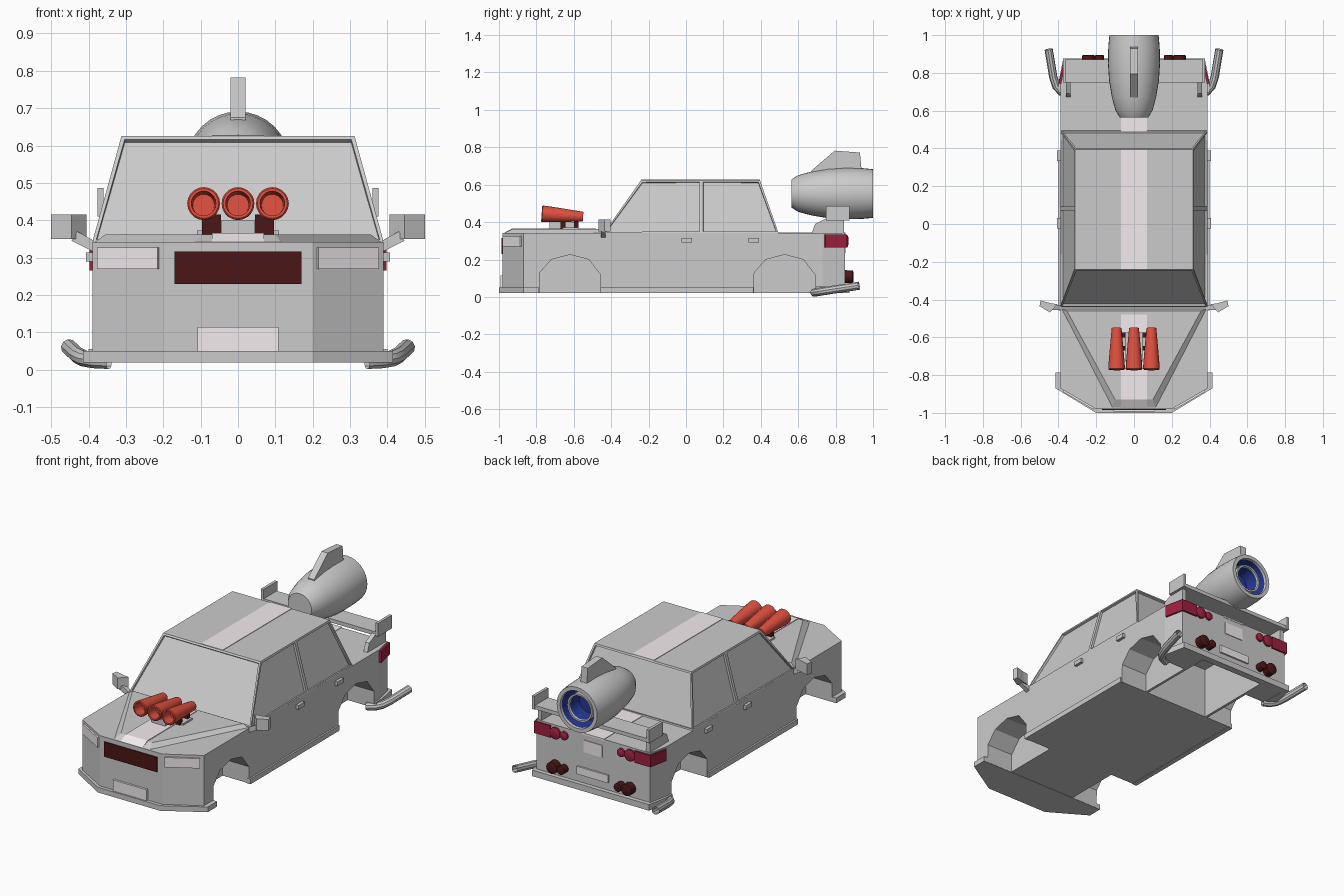
import bpy, bmesh, math

if "Cube" in bpy.data.objects:
    bpy.data.objects.remove(bpy.data.objects["Cube"])


def material(name, *rgb):
    m = bpy.data.materials.new(name)
    m.diffuse_color = (*rgb, 1)
    m.use_nodes = True
    m.node_tree.nodes["Principled BSDF"].inputs["Base Color"].default_value = m.diffuse_color
    return m


RED = material("red", 0.75, 0.08, 0.05)
DARK = material("dark_red", 0.07, 0.008, 0.008)
CRIMSON = material("crimson", 0.35, 0.015, 0.05)
BLUE = material("deep_blue", 0.02, 0.04, 0.3)
PALE = material("pale", 0.9, 0.84, 0.86)
GLASS = material("glass", 0.3, 0.32, 0.39)
GREY = material("grey", 0.55, 0.6, 0.69)


def finish(name, bm, mat=None):
    bmesh.ops.recalc_face_normals(bm, faces=bm.faces)
    me = bpy.data.meshes.new(name)
    bm.to_mesh(me)
    bm.free()
    ob = bpy.data.objects.new(name, me)
    bpy.context.collection.objects.link(ob)
    if mat:
        me.materials.append(mat)
    return ob


def solid(name, low, high, mat=None, both=False):
    """Join two matching 3D outlines; optionally mirror across x."""
    bm = bmesh.new()
    for s in ((1, -1) if both else (1,)):
        a, b = ([bm.verts.new((s * x, y, z)) for x, y, z in p] for p in (low, high))
        bm.faces.new(a)
        bm.faces.new(b)
        for i in range(len(a)):
            j = (i + 1) % len(a)
            bm.faces.new((a[i], a[j], b[j], b[i]))
    return finish(name, bm, mat)


def plan(name, pts, z0, z1, mat=None, both=False):
    return solid(name, [(x, y, z0) for x, y in pts], [(x, y, z1) for x, y in pts], mat, both)


def side(name, pts, x0, x1, mat=None, both=False):
    return solid(name, [(x0, y, z) for y, z in pts], [(x1, y, z) for y, z in pts], mat, both)


def box(name, x0, x1, y0, y1, z0, z1, mat=None, both=False):
    return plan(name, [(x0, y0), (x1, y0), (x1, y1), (x0, y1)], z0, z1, mat, both)


def sym(pts):
    return pts + [(-x, y) for x, y in reversed(pts)]


def smooth(ob):
    bpy.ops.object.select_all(action='DESELECT')
    ob.select_set(True)
    bpy.context.view_layer.objects.active = ob
    bpy.ops.object.shade_smooth_by_angle(angle=math.radians(35))


def lathe(name, prof, loc, mat=None, n=24, tilt=0):
    """Turn an (r, y) profile about the y axis."""
    bm = bmesh.new()
    vs = [bm.verts.new((r, y, 0)) for r, y in prof]
    es = [bm.edges.new(p) for p in zip(vs, vs[1:])]
    bmesh.ops.spin(bm, geom=vs + es, axis=(0, 1, 0), cent=(0, 0, 0),
                   angle=2 * math.pi, steps=n, use_duplicate=False)
    bmesh.ops.remove_doubles(bm, verts=bm.verts, dist=1e-5)
    ob = finish(name, bm, mat)
    ob.location = loc
    ob.rotation_euler.x = tilt
    smooth(ob)
    return ob


# Lower body with wheel wells and open rear underside
body = plan("body", sym([(0.2, -0.98), (0.39, -0.87), (0.39, 0.73), (0.365, 0.85)]), 0.022, 0.342)
arch = [(-0.165, 0), (-0.162, 0.13), (-0.1, 0.2), (0, 0.226), (0.1, 0.2), (0.162, 0.12), (0.165, 0)]
cutters = [side("arch_cutter", [(y + c, z) for y, z in arch], 0.22, 0.5, None, True)
           for c in (-0.62, 0.527)]
cutters.append(box("underside_cutter", -0.205, 0.205, 0.362, 0.835, -0.1, 0.32))
for c in cutters:
    c.hide_render = True
    m = body.modifiers.new("cut", 'BOOLEAN')
    m.operation, m.object, m.solver = 'DIFFERENCE', c, 'EXACT'
    bpy.context.view_layer.objects.active = body
    bpy.ops.object.modifier_apply(modifier=m.name)
    bpy.data.objects.remove(c)

# Raised hood
solid("hood", [(x, y, 0.34) for x, y in sym([(0.115, -0.975), (0.385, -0.45)])],
      [(x, y, 0.362) for x, y in sym([(0.1, -0.93), (0.355, -0.46)])])

# Cabin with recessed windows
bm = bmesh.new()
rows = []
for yb, yt in ((-0.44, -0.24), (0.082, 0.082), (0.495, 0.395)):
    rows.append([bm.verts.new(p) for p in
                 ((-0.39, yb, 0.341), (-0.312, yt, 0.625), (0.312, yt, 0.625), (0.39, yb, 0.341))])
panes = [bm.faces.new(rows[0]), bm.faces.new(rows[2])]
for a, b in zip(rows, rows[1:]):
    panes += [bm.faces.new((a[i], b[i], b[i + 1], a[i + 1])) for i in (0, 2)]
    bm.faces.new((a[1], b[1], b[2], a[2]))
bmesh.ops.recalc_face_normals(bm, faces=bm.faces)
bmesh.ops.inset_individual(bm, faces=panes, thickness=0.014, depth=0)
bmesh.ops.inset_individual(bm, faces=panes, thickness=0.001, depth=-0.012)
for f in panes:
    f.material_index = 1
cabin = finish("cabin", bm, GREY)
cabin.data.materials.clear()
cabin.data.materials.append(None)
cabin.data.materials.append(GLASS)

# Racing stripe
side("hood_stripe", [(-0.98, 0.338), (-0.93, 0.366), (-0.48, 0.366), (-0.48, 0.35)], -0.07, 0.07, PALE)
box("roof_stripe", -0.07, 0.07, -0.24, 0.395, 0.62, 0.628, PALE)
box("trunk_stripe", -0.07, 0.07, 0.49, 0.852, 0.335, 0.345, PALE)
box("rear_stripe", -0.06, 0.06, 0.845, 0.854, 0.235, 0.305, PALE)

# Bumpers and skirts
plan("front_skirt", sym([(0.2, -1.0), (0.415, -0.87), (0.415, -0.785), (0.385, -0.785)]), 0.02, 0.05)
box("side_skirt", 0.37, 0.4, -0.457, 0.36, 0.02, 0.05, None, True)
plan("rear_skirt", sym([(0.35, 0.695), (0.4, 0.695), (0.4, 0.75), (0.375, 0.875)])
     + [(-0.35, 0.835), (0.35, 0.835)], 0.02, 0.055)

# Grille, plates and lights
box("grille", -0.17, 0.17, -0.986, -0.97, 0.23, 0.316, DARK)
box("front_plate", -0.108, 0.108, -0.992, -0.97, 0.05, 0.114, PALE)
box("rear_plate", -0.1, 0.1, 0.84, 0.86, 0.1, 0.145, PALE)
plan("headlight", [(0.211, -0.972), (0.372, -0.879), (0.377, -0.888), (0.215, -0.982)],
     0.27, 0.327, PALE, True)
plan("tail_light", [(0.27, 0.84), (0.27, 0.86), (0.373, 0.86), (0.398, 0.745), (0.385, 0.74), (0.36, 0.84)],
     0.265, 0.333, CRIMSON, True)
for s in (1, -1):
    for x, r in ((0.24, 0.034), (0.183, 0.024)):
        lathe("round_tail_light", [(0, 0), (r, 0), (r, 0.02), (r * 0.6, 0.026), (0, 0.026)],
              (s * x, 0.842, 0.298), CRIMSON, 12)
        lathe("rear_fog_light", [(0, 0), (r, 0), (r, 0.045), (r * 0.7, 0.05), (0, 0.05)],
              (s * x, 0.846, 0.108), DARK, 12)

# Door handles and wing mirrors
for y in (-0.025, 0.333):
    box("door_handle", 0.385, 0.407, y, y + 0.056, 0.29, 0.314, None, True)
plan("wing_mirror", [(0.405, -0.425), (0.445, -0.468), (0.5, -0.435), (0.494, -0.405), (0.44, -0.42)],
     0.35, 0.415, None, True)
solid("mirror_stalk", [(0.385, -0.455, 0.315), (0.385, -0.43, 0.315), (0.385, -0.43, 0.345), (0.385, -0.455, 0.345)],
      [(0.445, -0.455, 0.345), (0.445, -0.43, 0.345), (0.43, -0.43, 0.37), (0.43, -0.455, 0.37)], None, True)

# Hood intake trumpets on their manifold
box("intake_block", -0.045, 0.045, -0.73, -0.575, 0.36, 0.4)
box("intake_bar", -0.11, 0.11, -0.66, -0.575, 0.358, 0.372)
for y in (-0.67, -0.6):
    box("intake_manifold", 0.045, 0.096, y, y + 0.025, 0.36, 0.415, DARK, True)
for x in (-0.092, 0, 0.092):
    lathe("intake_trumpet", [(0, 0.11), (0.026, 0.11), (0.036, 0), (0.043, -0.085), (0.044, -0.108),
                             (0.04, -0.112), (0.033, -0.112), (0.029, -0.05), (0, -0.05)],
          (x, -0.66, 0.437), RED, 20, -0.072)

# Rear wing
box("rear_wing", -0.37, 0.37, 0.75, 0.87, 0.41, 0.432)
box("wing_endplate", 0.36, 0.376, 0.748, 0.875, 0.41, 0.487, None, True)
side("wing_support", [(0.67, 0.335), (0.69, 0.39), (0.75, 0.42), (0.845, 0.42), (0.845, 0.335)],
     0.335, 0.36, None, True)

# Jet engine
axis = (0, 0, 0.553)
lathe("jet_shell", [(0, 0.565), (0.076, 0.565), (0.098, 0.6), (0.117, 0.67), (0.132, 0.76), (0.138, 0.85),
                    (0.136, 0.94), (0.13, 1.0), (0.108, 1.0), (0.106, 0.9)], axis, None, 32)
lathe("jet_recess", [(0.107, 0.985), (0.105, 0.88), (0, 0.88)], axis, BLUE, 32)
lathe("jet_inner_ring", [(0.08, 0.88), (0.08, 0.975), (0.07, 0.975), (0.066, 0.93)], axis, None, 32)
lathe("jet_core", [(0.068, 0.965), (0.06, 0.89), (0, 0.89)], axis, BLUE, 32)
side("jet_fin", [(0.67, 0.64), (0.67, 0.675), (0.795, 0.782), (0.93, 0.772), (0.94, 0.66)], -0.02, 0.02)

# Side exhaust pipes
for s in (1, -1):
    cu = bpy.data.curves.new("exhaust_pipe", 'CURVE')
    cu.dimensions, cu.bevel_depth, cu.bevel_resolution = '3D', 0.022, 3
    sp = cu.splines.new('POLY')
    path = [(0.345, 0.685, 0.023), (0.385, 0.7, 0.025), (0.412, 0.73, 0.03), (0.428, 0.78, 0.038), (0.452, 0.925, 0.06)]
    sp.points.add(len(path) - 1)
    for p, (x, y, z) in zip(sp.points, path):
        p.co = (s * x, y, z, 1)
    ob = bpy.data.objects.new("exhaust_pipe", cu)
    bpy.context.collection.objects.link(ob)
    bpy.ops.object.select_all(action='DESELECT')
    ob.select_set(True)
    bpy.context.view_layer.objects.active = ob
    bpy.ops.object.convert(target='MESH')
    smooth(bpy.context.object)
